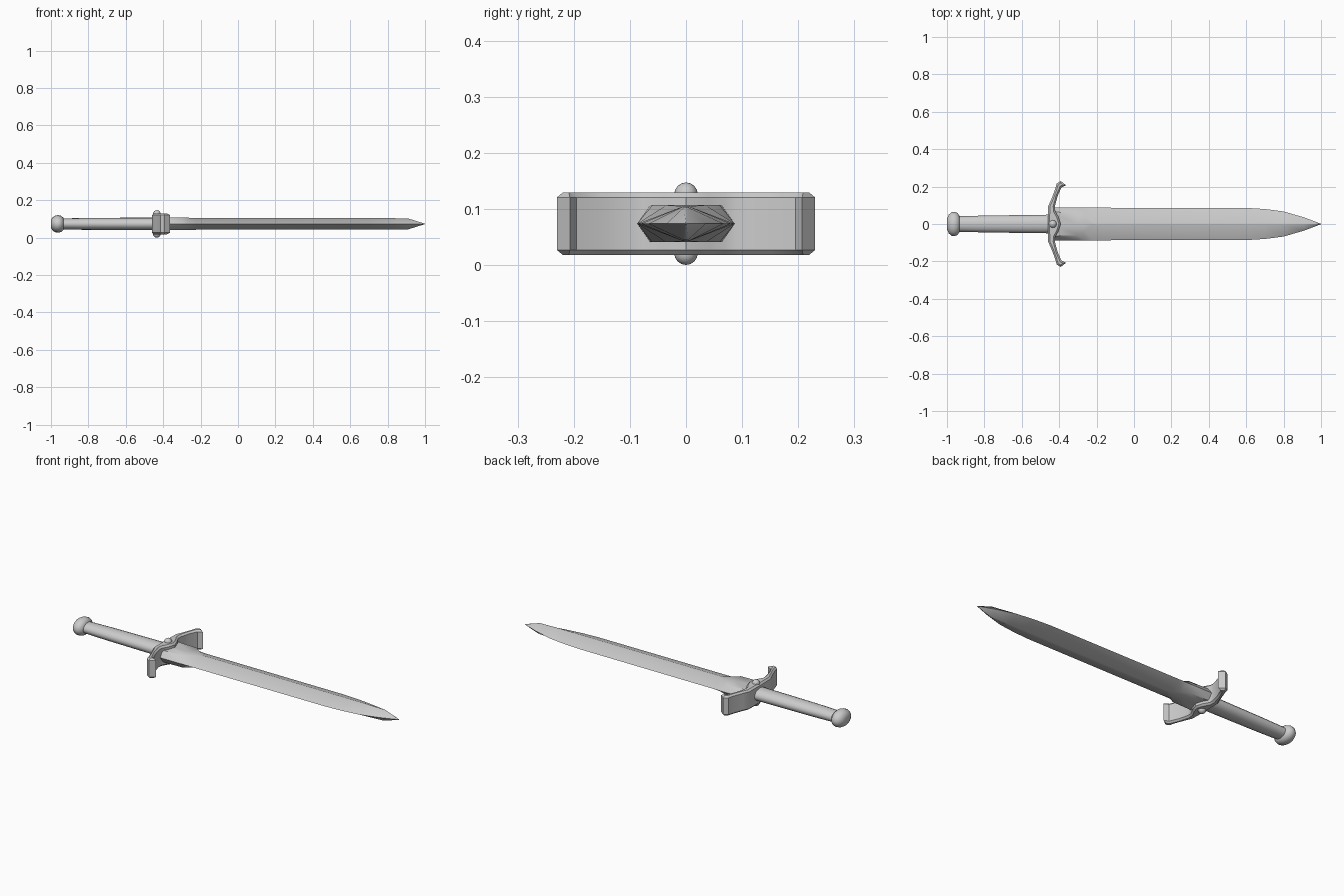
import bpy, bmesh, math

if "Cube" in bpy.data.objects:
    bpy.data.objects.remove(bpy.data.objects["Cube"])

ZC = 0.0735  # mid-plane height of the sword


def finish(bm, name, angle=30):
    bmesh.ops.recalc_face_normals(bm, faces=bm.faces)
    me = bpy.data.meshes.new(name)
    bm.to_mesh(me)
    bm.free()
    ob = bpy.data.objects.new(name, me)
    bpy.context.collection.objects.link(ob)
    bpy.ops.object.select_all(action='DESELECT')
    ob.select_set(True)
    bpy.context.view_layer.objects.active = ob
    bpy.ops.object.shade_smooth_by_angle(angle=math.radians(angle))
    return ob


def loft(name, sections, angle=30):
    """Join rings of points along x; each section is (x, [(y, z), ...])."""
    bm = bmesh.new()
    rings = [[bm.verts.new((x, y, ZC + z)) for y, z in pts] for x, pts in sections]
    n = len(rings[0])
    for a, b in zip(rings, rings[1:]):
        for i in range(n):
            j = (i + 1) % n
            bm.faces.new((a[i], a[j], b[j], b[i]))
    bm.faces.new(rings[0])
    bm.faces.new(rings[-1])
    return finish(bm, name, angle)


def ellipse(ry, rz, n):
    return [(ry * math.cos(2 * math.pi * i / n), rz * math.sin(2 * math.pi * i / n))
            for i in range(n)]


def blade_ring(w, flat, h):
    return [(w, 0), (flat, h), (0, h), (-flat, h), (-w, 0), (-flat, -h), (0, -h), (flat, -h)]


# Blade: flat-topped base flowing into a diamond section, curving to the tip
blade = [(-0.44, 0.087, 0.064, 0.033), (-0.30, 0.087, 0.060, 0.033),
         (-0.265, 0.087, 0.035, 0.033), (-0.22, 0.087, 0.006, 0.031),
         (0.60, 0.086, 0.005, 0.031), (0.70, 0.080, 0.005, 0.031),
         (0.80, 0.067, 0.005, 0.031), (0.91, 0.035, 0.004, 0.029),
         (1.0, 0.001, 0.0005, 0.001)]
loft("blade", [(x, blade_ring(w, f, h)) for x, w, f, h in blade], 45)

# Grip: slightly tapered oval handle
loft("grip", [(-0.95, ellipse(0.041, 0.029, 16)), (-0.80, ellipse(0.045, 0.032, 16)),
              (-0.43, ellipse(0.050, 0.034, 16))], 50)

# Pommel: rounded oval cap
pommel = [(-1.0, 0.45), (-0.99, 0.78), (-0.975, 0.97), (-0.96, 1.0),
          (-0.945, 0.92), (-0.932, 0.66)]
loft("pommel", [(x, ellipse(0.065 * s, 0.047 * s, 16)) for x, s in pommel], 50)

# Crossguard: mirrored curved outline extruded through its height
half = [(-0.392, 0), (-0.405, 0.04), (-0.422, 0.07), (-0.423, 0.095), (-0.408, 0.15),
        (-0.388, 0.195), (-0.363, 0.207), (-0.392, 0.230), (-0.414, 0.216),
        (-0.422, 0.185), (-0.443, 0.13), (-0.459, 0.095), (-0.46, 0)]
outline = half + [(x, -y) for x, y in reversed(half[1:-1])]
bm = bmesh.new()
base = bm.faces.new([bm.verts.new((x, y, ZC - 0.056)) for x, y in outline])
ext = bmesh.ops.extrude_face_region(bm, geom=[base])
bmesh.ops.translate(bm, vec=(0, 0, 0.112),
                    verts=[v for v in ext["geom"] if isinstance(v, bmesh.types.BMVert)])
rim = [e for e in bm.edges if abs(e.verts[0].co.z - e.verts[1].co.z) < 1e-5]
bmesh.ops.bevel(bm, geom=rim, offset=0.009, segments=1, affect='EDGES', clamp_overlap=True)
finish(bm, "crossguard")

# Rivets: domed studs on both faces of the guard
for name, s in (("rivet_top", 1), ("rivet_bottom", -1)):
    bm = bmesh.new()
    bmesh.ops.create_uvsphere(bm, u_segments=12, v_segments=8, radius=0.021)
    bmesh.ops.translate(bm, verts=bm.verts, vec=(-0.434, 0, ZC + s * 0.0525))
    finish(bm, name, 50)
